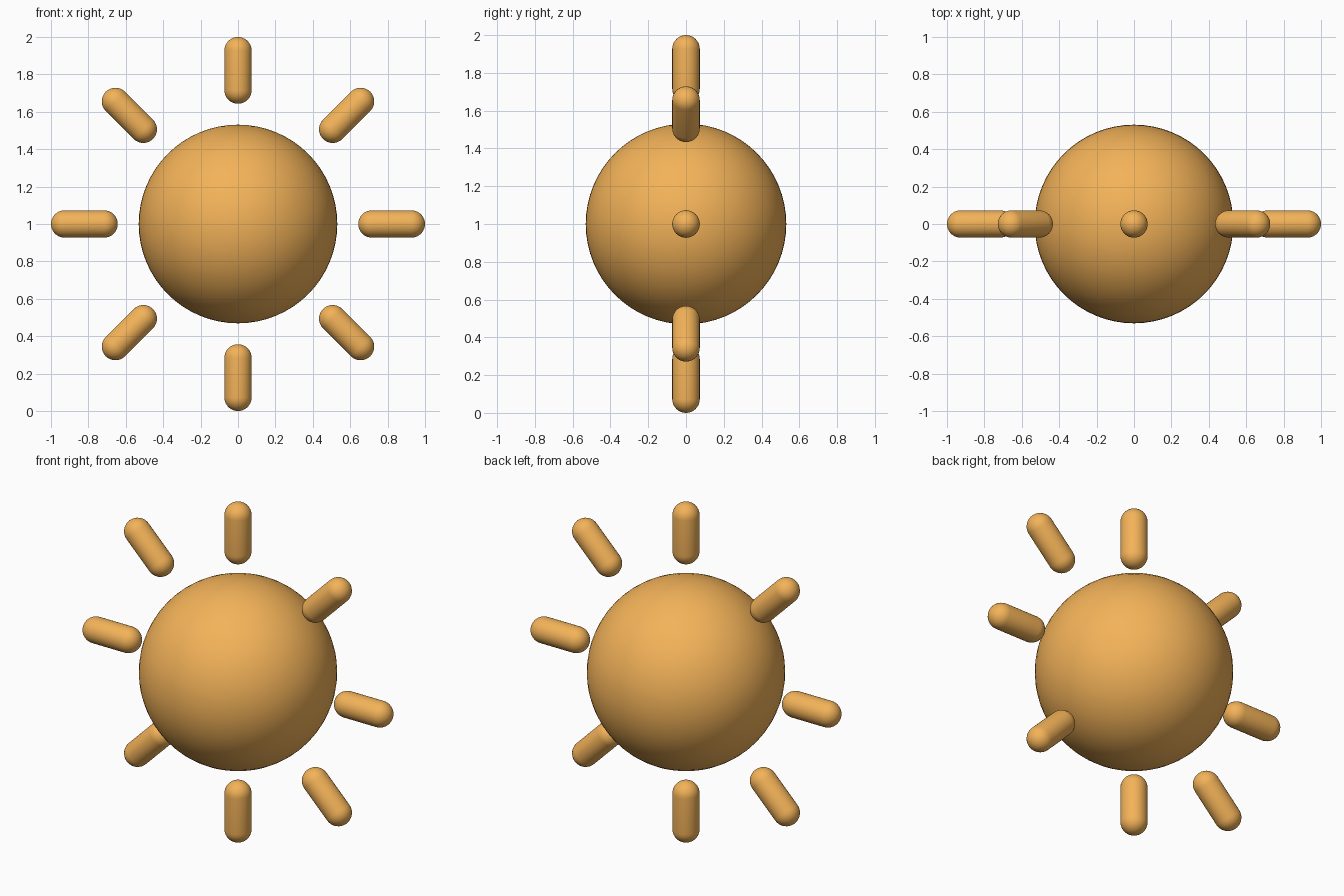
import bpy, bmesh
from math import sin, cos, pi
from mathutils import Matrix

if "Cube" in bpy.data.objects:
    bpy.data.objects.remove(bpy.data.objects["Cube"])

CENTRE_Z = 1.0
BODY_R = 0.531
RAY_R = 0.073
RAY_IN, RAY_OUT = 0.643, 1.0

mat = bpy.data.materials.new("warm_orange")
mat.diffuse_color = (0.90, 0.45, 0.10, 1)
mat.use_nodes = True
mat.node_tree.nodes["Principled BSDF"].inputs["Base Color"].default_value = mat.diffuse_color


def finish(name, bm):
    for f in bm.faces:
        f.smooth = True
    me = bpy.data.meshes.new(name)
    bm.to_mesh(me)
    bm.free()
    me.materials.append(mat)
    ob = bpy.data.objects.new(name, me)
    bpy.context.collection.objects.link(ob)
    return ob


# Round body
bm = bmesh.new()
bmesh.ops.create_uvsphere(bm, u_segments=64, v_segments=32, radius=BODY_R)
finish("sun_body", bm).location.z = CENTRE_Z


# Capsule ray: half profile spun round z, then tilted about the y axis
def ray(name, angle, steps=8, sides=32):
    bm = bmesh.new()
    lower = [(-pi / 2 + pi / 2 * i / steps, RAY_IN + RAY_R) for i in range(steps + 1)]
    upper = [(pi / 2 * i / steps, RAY_OUT - RAY_R) for i in range(steps + 1)]
    verts = [bm.verts.new((RAY_R * cos(a), 0, z + RAY_R * sin(a))) for a, z in lower + upper]
    edges = [bm.edges.new(pair) for pair in zip(verts, verts[1:])]
    bmesh.ops.spin(bm, geom=verts + edges, cent=(0, 0, 0), axis=(0, 0, 1),
                   angle=2 * pi, steps=sides)
    bmesh.ops.remove_doubles(bm, verts=bm.verts, dist=1e-5)
    bmesh.ops.recalc_face_normals(bm, faces=bm.faces)
    bm.transform(Matrix.Rotation(angle, 4, 'Y'))
    finish(name, bm).location.z = CENTRE_Z


# Eight rays around the body
for i in range(8):
    ray(f"ray_{i + 1}", i * pi / 4)
